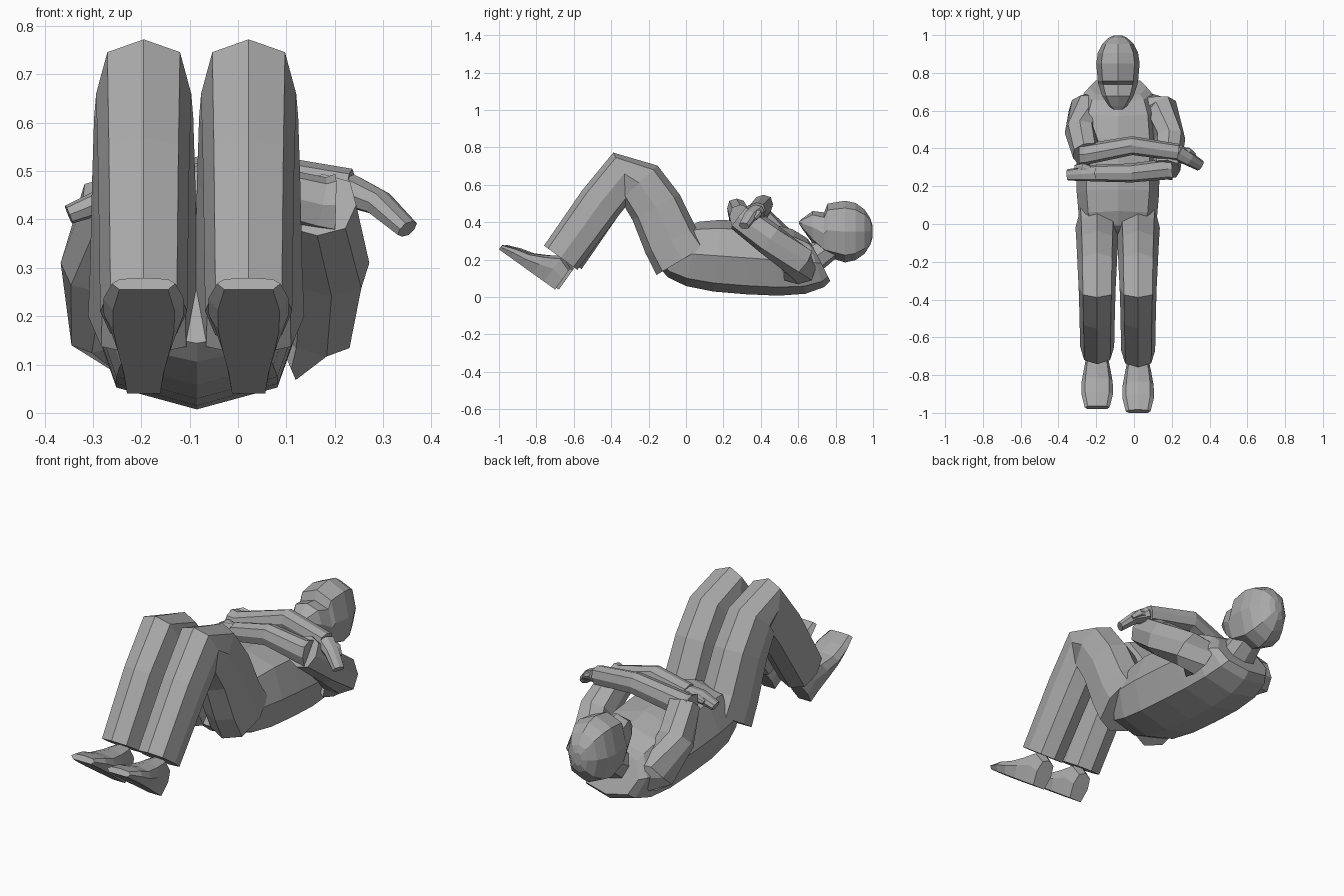
import bpy, bmesh, math
from mathutils import Vector

cube = bpy.data.objects.get("Cube")
if cube:
    bpy.data.objects.remove(cube)

grey = bpy.data.materials.new("plain_grey")
grey.use_nodes = True
tone = (0.4, 0.4, 0.4, 1)
grey.diffuse_color = tone
grey.node_tree.nodes["Principled BSDF"].inputs["Base Color"].default_value = tone

SIDES = 8
MIDDLE = -0.085    # body centre line in x
UP = Vector((0, 0, 1))


def mix(start, end, amount):
    return start + (end - start) * amount


def outline(index, flat_base):
    """Point on the rounded eight-sided cross-section, within a unit square."""
    angle = math.tau * index / SIDES
    across, above = math.cos(angle), math.sin(angle)
    if index % 2:
        across, above = across * 1.08, above * 1.08
    if flat_base and index > SIDES / 2:
        above = -1
    return across, above


def loft(name, sections, flat_base=False):
    """Skin sections of (centre, side vector, up vector) into a closed faceted tube."""
    bm = bmesh.new()
    rings = []
    for centre, side, up in sections:
        ring = []
        for index in range(SIDES):
            across, above = outline(index, flat_base)
            ring.append(bm.verts.new(centre + side * across + up * above))
        rings.append(ring)
    for ring, following in zip(rings, rings[1:]):
        for index in range(SIDES):
            after = (index + 1) % SIDES
            bm.faces.new((ring[index], ring[after], following[after], following[index]))
    bm.faces.new(rings[0])
    bm.faces.new(rings[-1])
    bmesh.ops.recalc_face_normals(bm, faces=bm.faces)
    mesh = bpy.data.meshes.new(name)
    bm.to_mesh(mesh)
    bm.free()
    mesh.materials.append(grey)
    bpy.context.collection.objects.link(bpy.data.objects.new(name, mesh))


def limb(name, path, widths, depths):
    """Tapered tube along a path, mitred at each joint."""
    last = len(path) - 1
    sections = []
    for index, point in enumerate(path):
        before, after = path[max(index - 1, 0)], path[min(index + 1, last)]
        along = (after - before).normalized()
        side = along.cross(UP).normalized()
        up = side.cross(along)
        amount = index / last
        sections.append((point, side * mix(*widths, amount), up * mix(*depths, amount)))
    loft(name, sections)


def torso():
    """Barrel along y, sinking a little towards the shoulders."""
    sections = []
    for step in range(-4, 5):
        s = 0.96 * math.sin(step * math.pi / 8)
        full = (1 - abs(s) ** 3) ** (1 / 3)
        centre = Vector((MIDDLE, 0.32 + 0.42 * s, 0.21 - 0.03 * s))
        side = Vector((0.22 * math.sqrt(full), 0, 0))
        sections.append((centre, side, Vector((0, -0.05 * s, 0.195 * full))))
    loft("torso", sections)


def head():
    """Egg along y: round crown, brow step, tapering to a raised chin."""
    brow = -1.2
    sections = []
    for step in (-4, -3, -2, brow, -1, 0, 1, 2, 3, 4):
        s = 0.98 * math.sin(step * math.pi / 8)
        full = math.sqrt(1 - s * s)
        length, height, lift = 0.15, full, 0
        if s < 0:
            length, height, lift = 0.25, full * full, 0.05 * s * s
        dip = 0.02 if step == brow else 0
        centre = Vector((MIDDLE, 0.85 + length * s, 0.35 + lift - dip))
        side = Vector((0.115 * full, 0, 0))
        sections.append((centre, side, UP * (0.165 * height - dip)))
    loft("head", sections)


def leg(name, x, back):
    """Bent leg from hip over the knee to the trouser cuff."""
    route = ((-0.02, 0.2), (-0.08, 0.3), (-0.16, 0.48), (-0.25, 0.61),
             (-0.33, 0.66), (-0.46, 0.5))
    path = [Vector((x, y, z)) for y, z in route]
    path.append(Vector((x, back - 0.67, 0.21)))
    limb(name, path, (0.115, 0.09), (0.16, 0.11))


def foot(name, x, back):
    """Flat-soled shoe with the toe raised."""
    heel = Vector((x, back - 0.7, 0.04))
    toe = Vector((x, back - 1, 0.255))
    side = Vector((1, 0, 0))
    up = side.cross(heel - toe).normalized()
    heights = (0.14, 0.17, 0.12, 0.08, 0.06, 0.03)
    sections = []
    for index, height in enumerate(heights):
        amount = index / (len(heights) - 1)
        half = up * height / 2
        width = 0.045 + 0.04 * math.sin(2.6 * amount ** 1.5)
        sections.append((mix(heel, toe, amount) + half, side * width, half))
    loft(name, sections, flat_base=True)


def arm(name, shoulder, elbow, wrist, tips, bow):
    """Folded arm: upper arm, forearm, hand and thumb."""
    outward = math.copysign(1, shoulder.x - MIDDLE)
    socket = shoulder + Vector((-0.07 * outward, 0, -0.03))
    biceps = mix(shoulder, elbow, 0.5) + Vector((0.03 * outward, 0, 0))
    limb(name + "_upper_arm", [socket, shoulder, biceps, elbow],
         (0.095, 0.075), (0.1, 0.08))
    reach = wrist - elbow
    belly = mix(elbow, wrist, 0.5) + bow
    limb(name + "_forearm", [elbow - reach * 0.08, elbow, belly, wrist],
         (0.06, 0.045), (0.065, 0.045))
    knuckles = mix(wrist, tips, 0.5) + UP * 0.015
    limb(name + "_hand", [wrist, knuckles, tips], (0.045, 0.03), (0.035, 0.02))
    # The thumb lies along the edge of the hand nearest the head
    aside = Vector((0, 0.04, 0.01))
    limb(name + "_thumb", [wrist, knuckles + aside, mix(knuckles, tips, 0.5) + aside],
         (0.03, 0.01), (0.025, 0.01))


torso()
limb("neck", [Vector((MIDDLE, 0.67, 0.2)), Vector((MIDDLE, 0.8, 0.29))],
     (0.09, 0.065), (0.08, 0.065))
head()

# The right leg is drawn back slightly
for name, x, back in (("left", 0.022, 0), ("right", -0.195, 0.02)):
    leg(name + "_leg", x, back)
    foot(name + "_foot", x, back)

# Arms crossed over the chest
arm("left", shoulder=Vector((0.15, 0.6, 0.19)), elbow=Vector((0.17, 0.29, 0.43)),
    wrist=Vector((-0.2, 0.27, 0.44)), tips=Vector((-0.35, 0.26, 0.41)),
    bow=Vector((0, -0.01, 0.04)))
arm("right", shoulder=Vector((-0.26, 0.6, 0.19)), elbow=Vector((-0.25, 0.37, 0.43)),
    wrist=Vector((0.23, 0.38, 0.46)), tips=Vector((0.35, 0.31, 0.38)),
    bow=Vector((0, 0.04, 0.05)))
